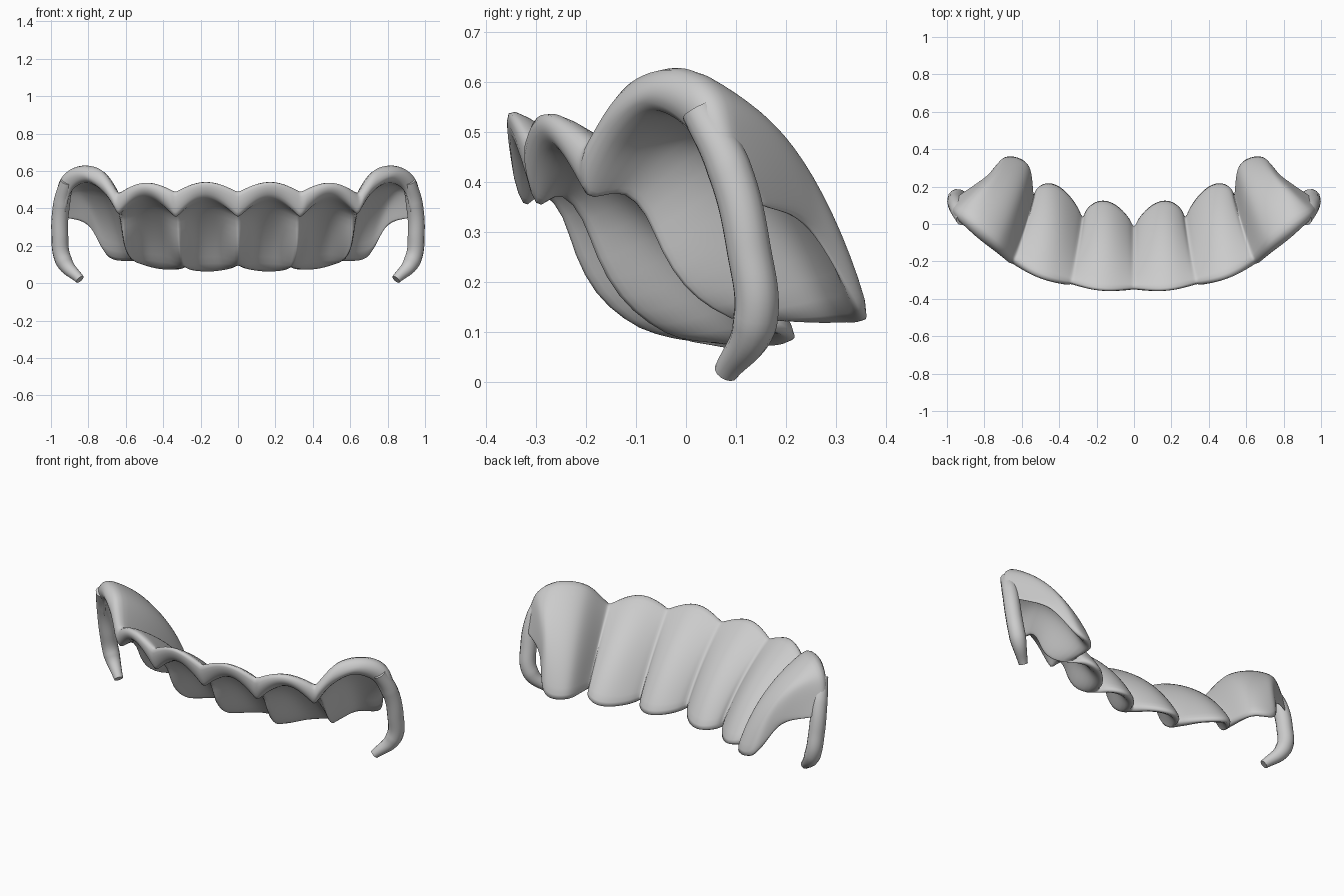
import bpy, bmesh
from math import sin, cos, pi, radians
from mathutils import Vector as V

if "Cube" in bpy.data.objects:
    bpy.data.objects.remove(bpy.data.objects["Cube"])


def spline(pts, s):
    # Catmull-Rom through evenly spaced points
    n = len(pts) - 1
    i = min(int(s * n), n - 1)
    f = s * n - i
    p = [V(q) for q in pts]
    b, c = p[i], p[i + 1]
    a = p[i - 1] if i > 0 else 2 * b - c
    d = p[i + 2] if i + 2 <= n else 2 * c - b
    return 0.5 * (2 * b + (c - a) * f + (2 * a - 5 * b + 4 * c - d) * f * f
                  + (3 * b - a - 3 * c + d) * f ** 3)


# valleys between teeth, for the top rim edge, lower rim edge and back tip edge
VALLEYS = {"top": [(0, -.345, .5), (.335, -.315, .5), (.64, -.19, .49)],
           "low": [(0, -.325, .34), (.335, -.3, .34), (.64, -.2, .36)],
           "tip": [(0, -.01, .1), (.27, .04, .09), (.53, .16, .13)]}
# how far each front tooth arches between its valleys, and the arch roundness
ARCH = {"top": ((.005, -.022, .052), 1), "low": ((.005, -.02, .118), 1), "tip": ((.012, .125, -.04), .6)}
# the canine continues each edge along its own curve
CANINE = {"top": [(.73, -.1, .615), (.85, 0, .637), (.945, .063, .57), (.985, .1, .42)],
          "low": [(.71, -.155, .47), (.8, -.09, .54), (.878, 0, .495), (.91, .06, .37)],
          "tip": [(.56, .33, .11), (.68, .37, .13), (.78, .265, .31), (.94, .15, .36)]}


def edge_point(name, k, s):
    v = VALLEYS[name]
    if k == 2:
        return spline([v[2]] + CANINE[name], s)
    offset, power = ARCH[name]
    return V(v[k]).lerp(V(v[k + 1]), s) + V(offset) * max(0, sin(pi * s)) ** power


def section(k, s):
    # closed cross-section of the shell at position s across tooth k
    top, low, tip = (edge_point(n, k, s) for n in ("top", "low", "tip"))
    a = radians(18 * (k + s))
    chord = tip - top
    n = V((cos(a), sin(a), 0)).cross(chord).normalized()
    ridge = 0 if k == 2 and s > .5 else abs(cos(pi * s)) ** 5
    size = min(1, chord.length / .35)
    full = .08 if k == 2 else .05
    bulge = (.025 + (full - .025) * sin(pi * s)) * size

    def outer(f):
        return top + chord * f + n * bulge * 4 * f * (1 - f)

    ring = [outer(f / 9) for f in range(9)] + [tip]
    for f in (.93, .8, .66, .5, .36, .24):
        extra = .065 * max(0, sin(pi * (f - .34) / .62)) * ridge
        ring.append(outer(f) - n * (.05 + extra) * size)
    out = V((sin(a), -cos(a), 0)) * (.013 + .009 * k)
    ring.append(low.lerp(ring[-1], .4))
    ring.append(low)
    ring.append(low.lerp(top, .4) + out)
    ring.append(low.lerp(top, .75) + out * .9)
    return ring


def mirror(ob):
    ob.modifiers.new("mirror", "MIRROR").merge_threshold = .002


# six-tooth backing shell
bm = bmesh.new()
rings = []
for k, steps in enumerate((20, 20, 32)):
    for i in range(min(k, 1), steps + 1):
        rings.append([bm.verts.new(p) for p in section(k, i / steps)])
for v in rings[0]:
    v.co.x = 0
for r, q in zip(rings, rings[1:]):
    for i in range(len(r)):
        j = (i + 1) % len(r)
        bm.faces.new((r[i], r[j], q[j], q[i]))
bm.faces.new(rings[-1])
bmesh.ops.recalc_face_normals(bm, faces=bm.faces)
# make sure the outer surface points up
bm.normal_update()
if sum(f.normal.z for f in bm.faces if f.calc_center_median().z > .5) < 0:
    bmesh.ops.reverse_faces(bm, faces=bm.faces)
me = bpy.data.meshes.new("backing_shell")
bm.to_mesh(me)
bm.free()
for p in me.polygons:
    p.use_smooth = True
shell = bpy.data.objects.new("backing_shell", me)
bpy.context.collection.objects.link(shell)
mirror(shell)
sub = shell.modifiers.new("smooth", "SUBSURF")
sub.levels = sub.render_levels = 1

# hooked end clasps
cu = bpy.data.curves.new("end_clasp", "CURVE")
cu.dimensions = "3D"
cu.bevel_depth = .045
cu.bevel_resolution = 5
cu.use_fill_caps = True
path = [(.915, .025, .545), (.942, .085, .43), (.953, .125, .27), (.932, .138, .12), (.845, .08, .02)]
sp = cu.splines.new("BEZIER")
sp.bezier_points.add(len(path) - 1)
for b, co in zip(sp.bezier_points, path):
    b.co = co
    b.radius = 1
    b.handle_left_type = b.handle_right_type = "AUTO"
sp.bezier_points[0].radius = .8
sp.bezier_points[-1].radius = .55
sp.use_smooth = True
clasp = bpy.data.objects.new("end_clasp", cu)
bpy.context.collection.objects.link(clasp)
mirror(clasp)
